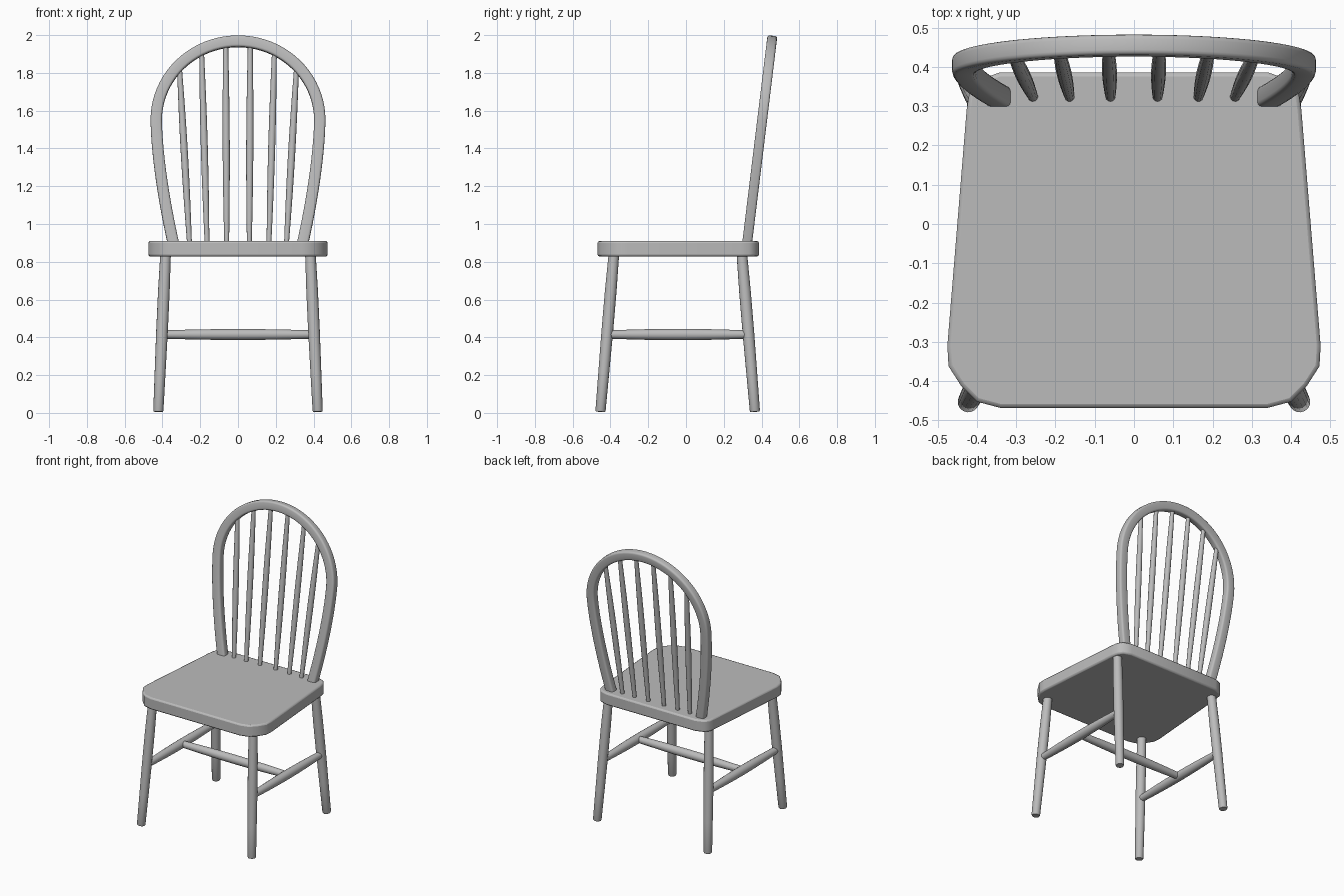
import bpy, bmesh, math
from mathutils import Vector

cube = bpy.data.objects.get("Cube")
if cube:
    bpy.data.objects.remove(cube, do_unlink=True)

grey = bpy.data.materials.new("warm_grey")
grey.use_nodes = True
COLOUR = (0.5, 0.5, 0.5, 1)
grey.diffuse_color = COLOUR
grey.node_tree.nodes["Principled BSDF"].inputs["Base Color"].default_value = COLOUR


def finish(bm, name, angle=40):
    bmesh.ops.recalc_face_normals(bm, faces=bm.faces)
    mesh = bpy.data.meshes.new(name)
    bm.to_mesh(mesh)
    bm.free()
    mesh.materials.append(grey)
    ob = bpy.data.objects.new(name, mesh)
    bpy.context.collection.objects.link(ob)
    bpy.ops.object.select_all(action='DESELECT')
    ob.select_set(True)
    bpy.context.view_layer.objects.active = ob
    bpy.ops.object.shade_smooth_by_angle(angle=math.radians(angle))
    return ob


def skin(bm, rings):
    """Bridge a list of point rings and cap both ends."""
    loops = [[bm.verts.new(p) for p in ring] for ring in rings]
    n = len(loops[0])
    for a, b in zip(loops, loops[1:]):
        for i in range(n):
            j = (i + 1) % n
            bm.faces.new((a[i], a[j], b[j], b[i]))
    bm.faces.new(loops[0][::-1])
    bm.faces.new(loops[-1])


def turned(name, start, end, profile, sides=16):
    """Turned rod: profile holds (fraction along the rod, radius) pairs."""
    start, end = Vector(start), Vector(end)
    rot = (end - start).to_track_quat('Z', 'Y')
    rings = []
    for t, r in profile:
        rings.append([start.lerp(end, t) + rot @ Vector((r * math.cos(a), r * math.sin(a), 0))
                      for a in (math.tau * i / sides for i in range(sides))])
    bm = bmesh.new()
    skin(bm, rings)
    return finish(bm, name)


def swell(end_r, mid_r, steps=8):
    return [(i / steps, end_r + (mid_r - end_r) * math.sin(math.pi * i / steps))
            for i in range(steps + 1)]


# Seat: tapered outline with rounded corners and softened rims
half = [(0.34, -0.468), (0.4, -0.452), (0.44, -0.412), (0.472, -0.362), (0.475, -0.31),
        (0.426, 0.29), (0.419, 0.335), (0.396, 0.367), (0.34, 0.386)]
outline = half + [(-x, y) for x, y in reversed(half)]
bm = bmesh.new()
face = bm.faces.new([bm.verts.new((x, y, 0.828)) for x, y in outline])
grown = bmesh.ops.extrude_face_region(bm, geom=[face])["geom"]
bmesh.ops.translate(bm, vec=(0, 0, 0.082),
                    verts=[v for v in grown if isinstance(v, bmesh.types.BMVert)])
seat = finish(bm, "seat")
rim = seat.modifiers.new("soft_rim", 'BEVEL')
rim.width = 0.01
rim.segments = 2
rim.limit_method = 'ANGLE'
rim.angle_limit = math.radians(60)

# Legs and side stretchers
leg_profile = [(0, 0.024), (0.008, 0.027), (0.25, 0.029), (0.5, 0.031), (0.75, 0.031), (1, 0.028)]
for side, s in (("left", 1), ("right", -1)):
    turned("front_leg_" + side, (s * 0.422, -0.453, 0.006), (s * 0.383, -0.381, 0.85), leg_profile)
    turned("back_leg_" + side, (s * 0.422, 0.365, 0.006), (s * 0.383, 0.295, 0.85), leg_profile)
    turned("side_stretcher_" + side, (s * 0.402, -0.41, 0.415), (s * 0.402, 0.325, 0.415),
           swell(0.022, 0.03))

# Cross stretcher
turned("cross_stretcher", (-0.4, -0.043, 0.415), (0.4, -0.043, 0.415), swell(0.022, 0.029))


# Bow back, leaning backwards in a plane
def lean(z):
    return 0.325 + 0.122 * (z - 0.91)


ARCH_X, ARCH_Z, RISE, BASE = 0.433, 1.55, 0.417, 0.9
path = []
for i in range(12):
    t = i / 12
    drop = (1 - t) * (ARCH_Z - BASE)
    path.append((ARCH_X - 0.09 * (1 - t) ** 1.6, ARCH_Z - drop))
path += [(ARCH_X * math.cos(a), ARCH_Z + RISE * math.sin(a))
         for a in (math.pi * i / 40 for i in range(41))]
path += [(-x, z) for x, z in reversed(path[:12])]
pts = [Vector((x, lean(z), z)) for x, z in path]

# Rounded rectangular section, in (across, depth) coordinates
W, D, R = 0.030, 0.026, 0.012
section = []
for k, (sx, sy) in enumerate(((1, 1), (-1, 1), (-1, -1), (1, -1))):
    for step in range(4):
        a = math.pi / 2 * (k + step / 3)
        section.append((sx * (W - R) + R * math.cos(a), sy * (D - R) + R * math.sin(a)))

depth_dir = Vector((0, 1, -0.122)).normalized()
rings = []
for i, p in enumerate(pts):
    tangent = (pts[min(i + 1, len(pts) - 1)] - pts[max(i - 1, 0)]).normalized()
    across = tangent.cross(depth_dir).normalized()
    rings.append([p + across * u + depth_dir * v for u, v in section])
bm = bmesh.new()
skin(bm, rings)
finish(bm, "back_bow")

# Back spindles fanning out into the bow
for n, (low, high, top) in enumerate(((0.06, 0.065, 1.95), (0.164, 0.193, 1.92), (0.257, 0.31, 1.83)), 1):
    for side, s in (("left", 1), ("right", -1)):
        turned(f"spindle_{side}_{n}", (s * low, lean(0.9), 0.9), (s * high, lean(top), top),
               swell(0.013, 0.019), 12)
